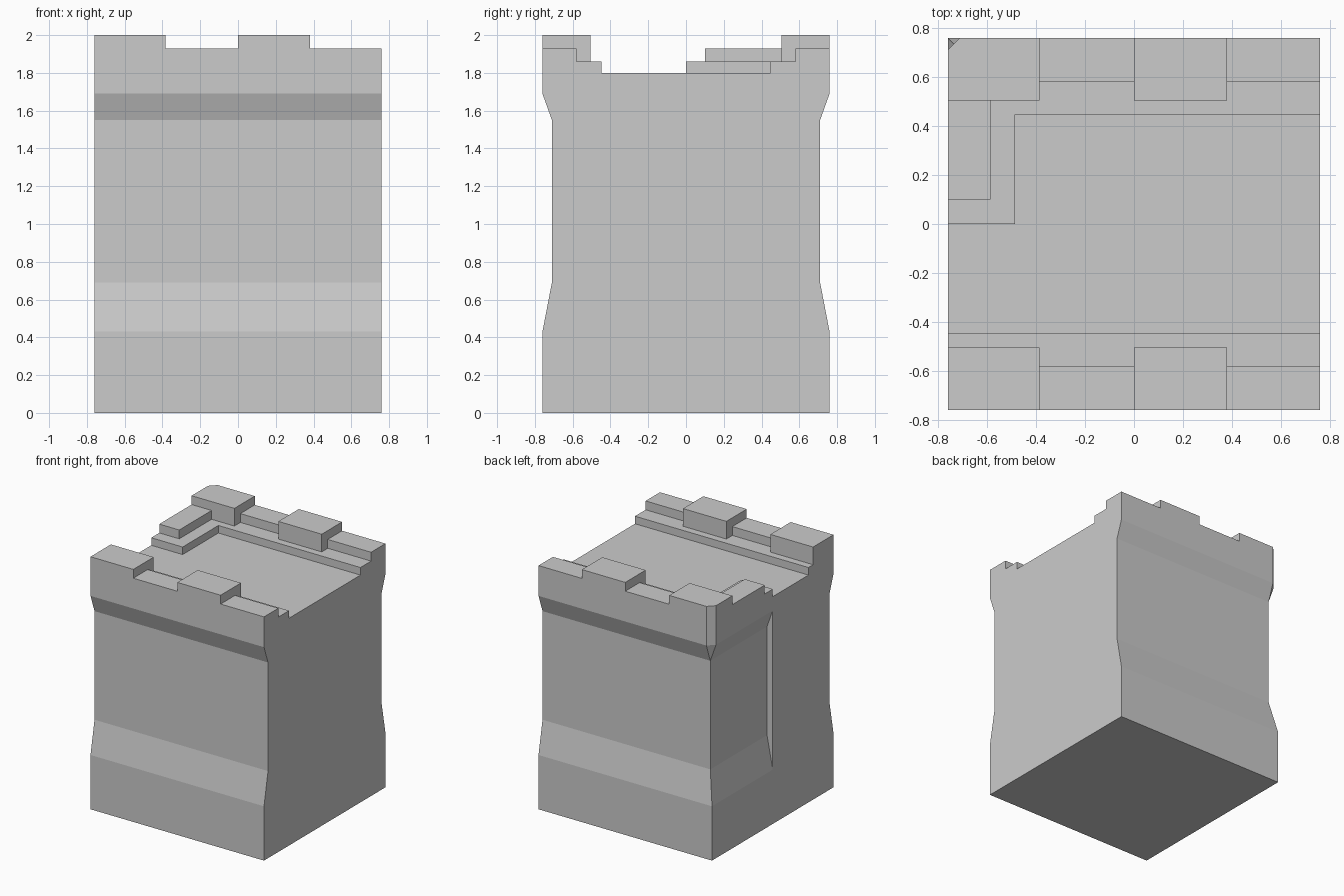
import bpy, bmesh

if "Cube" in bpy.data.objects:
    bpy.data.objects.remove(bpy.data.objects["Cube"])

H = 0.76          # half width of the wall block
C = 0.05          # corner chamfer and depth of the recessed band


def mesh_object(name, bm):
    bmesh.ops.recalc_face_normals(bm, faces=bm.faces)
    mesh = bpy.data.meshes.new(name)
    bm.to_mesh(mesh)
    bm.free()
    obj = bpy.data.objects.new(name, mesh)
    bpy.context.collection.objects.link(obj)
    return obj


def plan(inset, chamfer):
    """Outline at one height: front, back and rear half of the left side step in."""
    e = H - inset
    return [(H, -e), (H, e), (-e + chamfer, e), (-e, e - chamfer),
            (-e, 0), (-H, 0), (-H, -e)]


# Wall body: stacked outlines (height, inset, corner chamfer)
levels = [(0, 0, 0), (0.43, 0, 0), (0.69, C, 0), (1.55, C, 0), (1.69, 0, C), (2.0, 0, C)]
bm = bmesh.new()
rings = [[bm.verts.new((x, y, z)) for x, y in plan(i, c)] for z, i, c in levels]
n = len(rings[0])
for lo, hi in zip(rings, rings[1:]):
    for k in range(n):
        bm.faces.new((lo[k], lo[(k + 1) % n], hi[(k + 1) % n], hi[k]))
bm.faces.new(rings[0])
bm.faces.new(rings[-1])
bmesh.ops.remove_doubles(bm, verts=bm.verts, dist=0.0005)
bmesh.ops.dissolve_degenerate(bm, edges=bm.edges, dist=0.0005)
wall = mesh_object("castle_wall", bm)

# Space carved from the top: (x range, y range, floor height)
carves = [
    ((-0.485, 1), (-0.447, 0.447), 1.80),   # walkway
    ((-1, -0.4), (-0.447, 0), 1.80),        # walkway opening on the left
    ((-0.585, 1), (-0.505, 0.505), 1.86),   # step beside the walkway
    ((-1, -0.5), (-0.505, 0.10), 1.86),     # step at the left opening
    ((-1, -0.5), (-0.505, 0.505), 1.93),    # low parapet on the left
]
for x0, x1 in ((-0.385, 0), (0.38, 1)):     # gaps between merlons
    carves += [((x0, x1), (-0.58, 0.58), 1.86), ((x0, x1), (-1, 1), 1.93)]

bpy.context.view_layer.objects.active = wall
for (x0, x1), (y0, y1), z in carves:
    bm = bmesh.new()
    bmesh.ops.create_cube(bm, size=1)
    for v in bm.verts:
        v.co = (x1 if v.co.x > 0 else x0, y1 if v.co.y > 0 else y0, 2.3 if v.co.z > 0 else z)
    cutter = mesh_object("carve_cutter", bm)
    cutter.hide_render = True
    mod = wall.modifiers.new("carve", 'BOOLEAN')
    mod.operation = 'DIFFERENCE'
    mod.solver = 'EXACT'
    mod.object = cutter
    bpy.ops.object.modifier_apply(modifier=mod.name)
    bpy.data.objects.remove(cutter)
